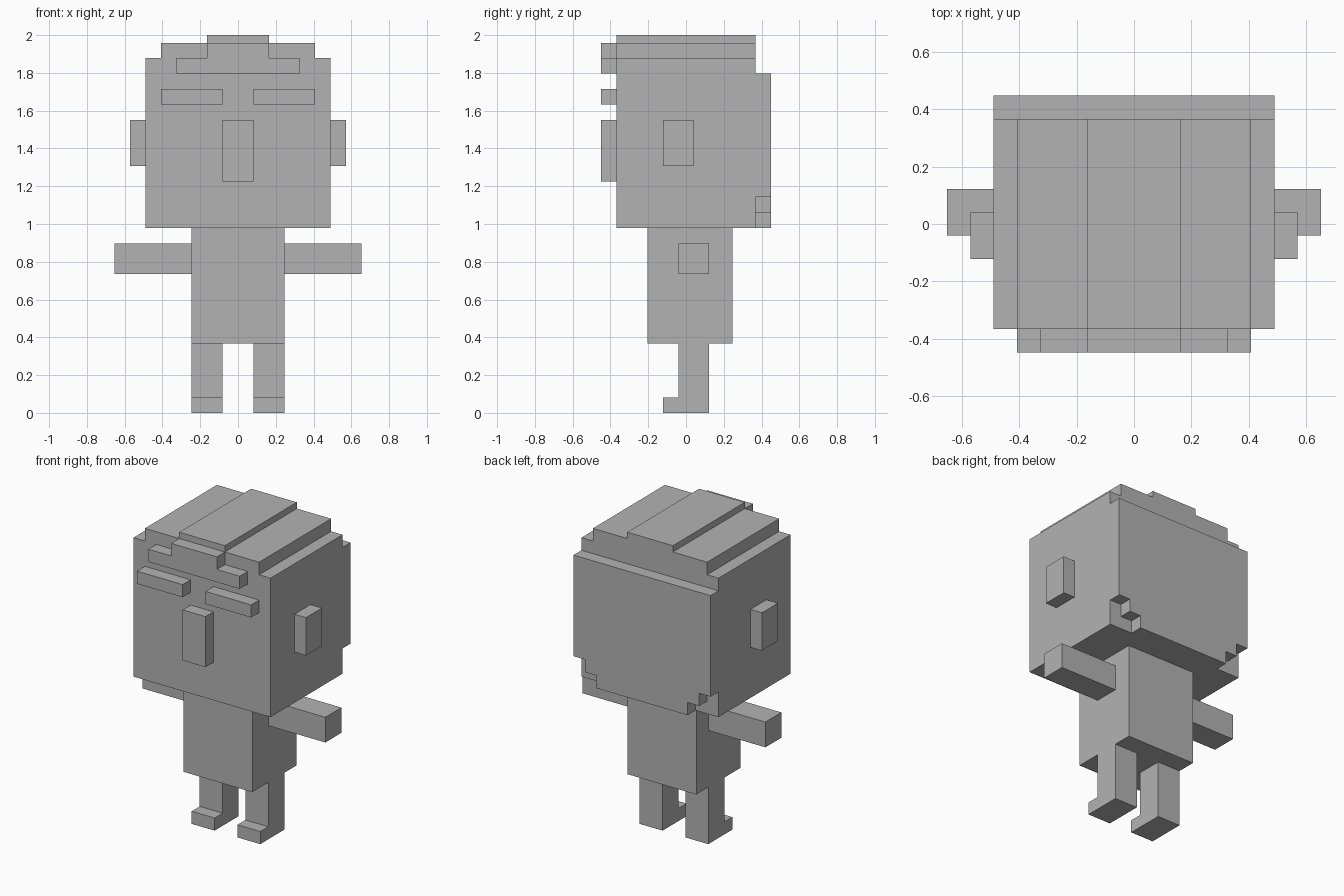
import bpy
import bmesh
from mathutils import Vector

if "Cube" in bpy.data.objects:
    bpy.data.objects.remove(bpy.data.objects["Cube"])

U = 2 / 24.5  # one block of the blocky figure

grey = bpy.data.materials.new("plain grey")
grey.diffuse_color = (0.45, 0.45, 0.45, 1)
grey.use_nodes = True
grey.node_tree.nodes["Principled BSDF"].inputs["Base Color"].default_value = grey.diffuse_color


def prism(name, profile, axis, a, b):
    """Extrude a closed profile (in blocks) from a to b along x, y or z."""
    def place(p, d):
        u, v = p
        co = {"x": (d, u, v), "y": (u, d, v), "z": (u, v, d)}[axis]
        return Vector(co) * U

    bm = bmesh.new()
    face = bm.faces.new([bm.verts.new(place(p, a)) for p in profile])
    ext = bmesh.ops.extrude_face_region(bm, geom=[face], use_keep_orig=True)
    shift = place((0, 0), b - a)
    verts = [g for g in ext["geom"] if isinstance(g, bmesh.types.BMVert)]
    bmesh.ops.translate(bm, vec=shift, verts=verts)
    bmesh.ops.recalc_face_normals(bm, faces=bm.faces[:])
    mesh = bpy.data.meshes.new(name)
    bm.to_mesh(mesh)
    bm.free()
    mesh.materials.append(grey)
    obj = bpy.data.objects.new(name, mesh)
    bpy.context.collection.objects.link(obj)
    return obj


def box(name, x, y, z):
    rect = [(x[0], y[0]), (x[1], y[0]), (x[1], y[1]), (x[0], y[1])]
    return prism(name, rect, "z", *z)


def symmetric(half):
    """Close a right-hand outline with its mirror image."""
    return half + [(-x, z) for x, z in reversed(half)]


# Torso
box("torso", (-3, 3), (-2.5, 3), (4.5, 12))

# Head with stepped crown
head = symmetric([(6, 12), (6, 23), (5, 23), (5, 24), (2, 24), (2, 24.5)])
prism("head", head, "y", -4.5, 4.5)

# Hair at the back, with stepped lower corners
back = symmetric([(4, 12), (4, 13), (5, 13), (5, 14), (6, 14), (6, 22)])
prism("back_hair", back, "y", 4.5, 5.5)

# Fringe and nose on the face
fringe = symmetric([(4, 22), (4, 23), (2, 23), (2, 24)])
prism("fringe", fringe, "y", -5.5, -4.5)
box("nose", (-1, 1), (-5.5, -4.5), (15, 19))

# Paired parts
leg = [(-1.5, 0), (1.5, 0), (1.5, 4.5), (-0.5, 4.5), (-0.5, 1), (-1.5, 1)]
for side, s in (("left", -1), ("right", 1)):
    def span(a, b):
        return sorted((s * a, s * b))
    box(side + "_eyebrow", span(1, 5), (-5.5, -4.5), (20, 21))
    box(side + "_ear", span(6, 7), (-1.5, 0.5), (16, 19))
    box(side + "_arm", span(3, 8), (-0.5, 1.5), (9, 11))
    prism(side + "_leg", leg, "x", *span(1, 3))
